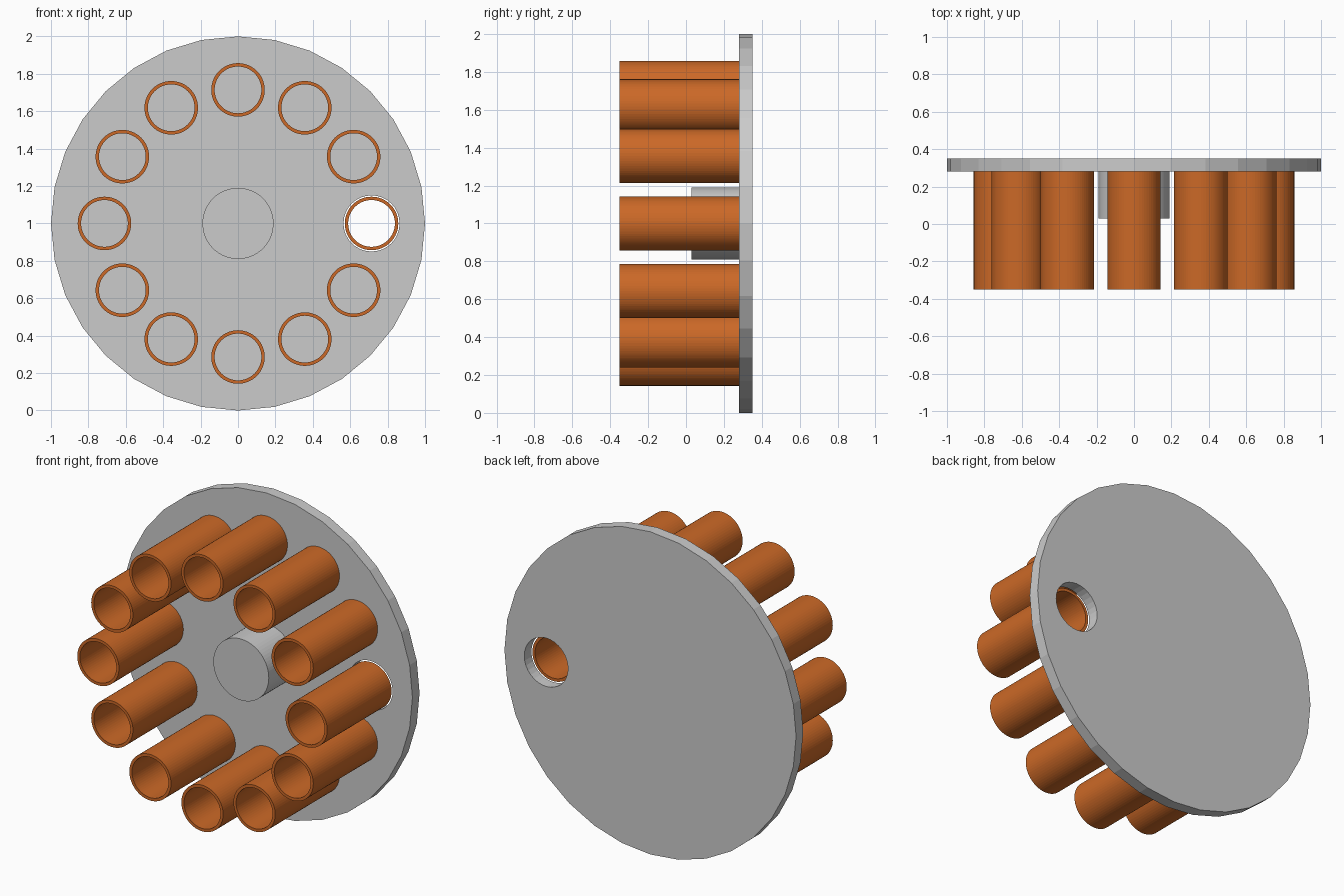
import bpy, bmesh
from math import cos, sin, pi

if "Cube" in bpy.data.objects:
    bpy.data.objects.remove(bpy.data.objects["Cube"])

COUNT, RING_R = 12, 0.714      # tubes and the circle they sit on
FRONT, FACE, BACK = -0.35, 0.28, 0.35


def cylinder(name, x, z, radius, y0, y1, sides):
    """Solid cylinder lying along y."""
    bpy.ops.mesh.primitive_cylinder_add(
        vertices=sides, radius=radius, depth=y1 - y0,
        location=(x, (y0 + y1) / 2, z), rotation=(pi / 2, 0, 0))
    obj = bpy.context.object
    obj.name = name
    return obj


def tube(name, x, z, outer, inner, y0, y1, sides, mat):
    """Open tube along y: a rectangular wall section swept round its axis."""
    bm = bmesh.new()
    section = [(outer, y0), (outer, y1), (inner, y1), (inner, y0)]
    rings = [[bm.verts.new((r * cos(2 * pi * i / sides), y, r * sin(2 * pi * i / sides)))
              for r, y in section] for i in range(sides)]
    for i in range(sides):
        a, b = rings[i], rings[(i + 1) % sides]
        for k in range(4):
            n = (k + 1) % 4
            bm.faces.new((a[k], a[n], b[n], b[k]))
    bmesh.ops.recalc_face_normals(bm, faces=bm.faces)
    mesh = bpy.data.meshes.new(name)
    bm.to_mesh(mesh)
    bm.free()
    mesh.materials.append(mat)
    obj = bpy.data.objects.new(name, mesh)
    obj.location = (x, 0, z)
    bpy.context.collection.objects.link(obj)


copper = bpy.data.materials.new("copper")
copper.diffuse_color = (0.6, 0.14, 0.02, 1)
copper.use_nodes = True
copper.node_tree.nodes["Principled BSDF"].inputs["Base Color"].default_value = copper.diffuse_color

# Back plate with a single port lined up with the right-hand tube
plate = cylinder("back_plate", 0, 1, 1.0, FACE, BACK, 32)
cutter = cylinder("port_cutter", RING_R, 1, 0.15, FACE - 0.1, BACK + 0.1, 32)
cutter.hide_render = True
cutter.hide_set(True)
port = plate.modifiers.new("port", 'BOOLEAN')
port.operation = 'DIFFERENCE'
port.solver = 'EXACT'
port.object = cutter

# Central hub
cylinder("hub", 0, 1, 0.19, 0.03, FACE, 64)

# Ring of chamber tubes
for i in range(COUNT):
    a = 2 * pi * i / COUNT
    tube(f"tube_{i + 1}", RING_R * cos(a), 1 + RING_R * sin(a),
         0.143, 0.125, FRONT, FACE, 64, copper)
